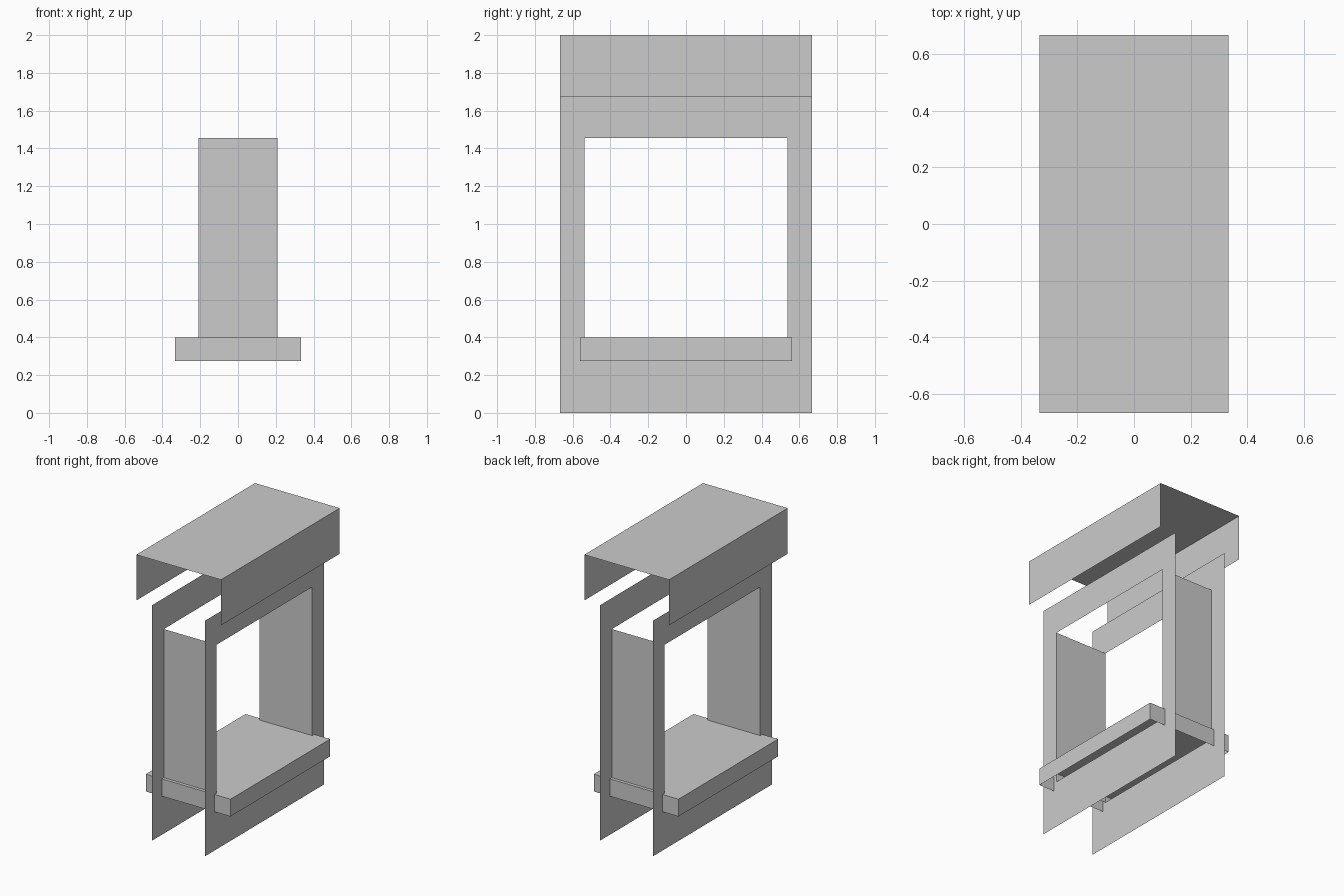
import bpy

if "Cube" in bpy.data.objects:
    bpy.data.objects.remove(bpy.data.objects["Cube"])

# Shared dimensions
WX, WY, WZ = 0.208, 0.667, 1.675    # wall sheets
OY, OZ0, OZ1 = 0.537, 0.335, 1.455  # window opening
CX = 0.333                          # half depth of sill and cap


def make(name, verts, faces):
    mesh = bpy.data.meshes.new(name)
    mesh.from_pydata(verts, [], faces)
    obj = bpy.data.objects.new(name, mesh)
    bpy.context.collection.objects.link(obj)
    return obj


def rect_yz(x, y, z0, z1):
    return [(x, -y, z0), (x, y, z0), (x, y, z1), (x, -y, z1)]


def open_tray(name, x, y, z0, z1, ends):
    """Thin downward-open tray; the end faces are optional."""
    verts = [(a, b, z) for z in (z0, z1)
             for a, b in ((-x, -y), (x, -y), (x, y), (-x, y))]
    faces = [(4, 5, 6, 7), (1, 2, 6, 5), (3, 0, 4, 7)]
    if ends:
        faces += [(0, 1, 5, 4), (2, 3, 7, 6)]
    return make(name, verts, faces)


for side, s in (("left", -1), ("right", 1)):
    # Wall sheet with a window opening
    ring = [(i, (i + 1) % 4, (i + 1) % 4 + 4, i + 4) for i in range(4)]
    if s < 0:
        ring = [f[::-1] for f in ring]
    make(side + "_wall",
         rect_yz(s * WX, WY, 0, WZ) + rect_yz(s * WX, OY, OZ0, OZ1), ring)

for side, s in (("front", -1), ("back", 1)):
    # Jamb lining the opening, facing inward
    jamb = (0, 1, 2, 3) if s > 0 else (3, 2, 1, 0)
    make(side + "_jamb",
         [(-WX, s * OY, OZ0), (WX, s * OY, OZ0),
          (WX, s * OY, OZ1), (-WX, s * OY, OZ1)], [jamb])

# Sill tray and wall cap
open_tray("window_sill", CX, 0.56, 0.275, 0.398, True)
open_tray("wall_cap", CX, WY, WZ, 2.0, False)
